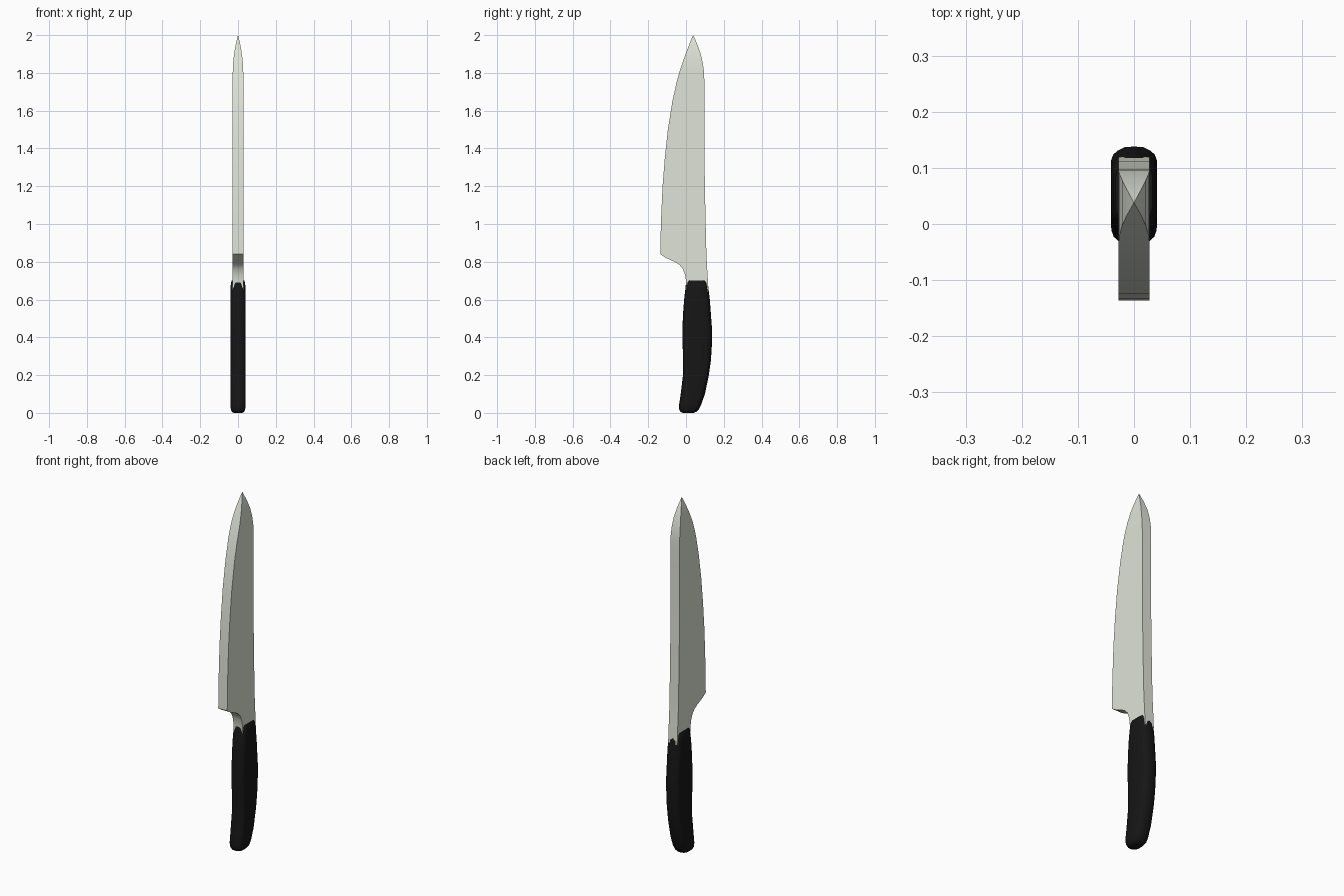
import bpy, bmesh


def material(name, color):
    m = bpy.data.materials.new(name)
    m.diffuse_color = color
    return m


def loft(name, rings, mat, angle):
    """Skin a stack of equal-length point rings and cap both ends."""
    bm = bmesh.new()
    loops = [[bm.verts.new(p) for p in ring] for ring in rings]
    n = len(rings[0])
    for a, b in zip(loops, loops[1:]):
        for i in range(n):
            j = (i + 1) % n
            bm.faces.new((a[i], a[j], b[j], b[i]))
    bm.faces.new(loops[0][::-1])
    bm.faces.new(loops[-1])
    bmesh.ops.remove_doubles(bm, verts=bm.verts, dist=1e-5)
    bmesh.ops.recalc_face_normals(bm, faces=bm.faces)
    me = bpy.data.meshes.new(name)
    bm.to_mesh(me)
    bm.free()
    me.materials.append(mat)
    ob = bpy.data.objects.new(name, me)
    bpy.context.collection.objects.link(ob)
    bpy.context.view_layer.objects.active = ob
    ob.select_set(True)
    bpy.ops.object.shade_smooth_by_angle(angle=angle)
    ob.select_set(False)
    return ob


steel = material("steel", (0.74, 0.77, 0.68, 1))
black = material("black_grip", (0.008, 0.008, 0.008, 1))

# Blade rows: z, cutting edge y, spine y, half thickness
blade_rows = [
    (0.64, 0.004, 0.119, 0.028), (0.70, 0.000, 0.116, 0.028),
    (0.735, -0.006, 0.114, 0.028), (0.765, -0.018, 0.112, 0.028),
    (0.785, -0.036, 0.111, 0.028), (0.80, -0.060, 0.110, 0.028),
    (0.82, -0.105, 0.109, 0.028), (0.84, -0.136, 0.108, 0.028),
    (1.00, -0.133, 0.104, 0.028), (1.20, -0.124, 0.100, 0.028),
    (1.35, -0.112, 0.098, 0.028), (1.50, -0.096, 0.097, 0.028),
    (1.65, -0.072, 0.097, 0.028), (1.75, -0.050, 0.097, 0.028),
    (1.80, -0.036, 0.096, 0.028), (1.85, -0.020, 0.089, 0.026),
    (1.90, -0.002, 0.078, 0.021), (1.95, 0.017, 0.060, 0.012),
    (1.98, 0.029, 0.047, 0.005), (2.00, 0.0375, 0.038, 0.0003),
]
loft("blade", [[(-w, f, z), (w, f, z), (w, b, z), (-w, b, z)]
               for z, f, b, w in blade_rows], steel, 0.5)

# Handle rows: z, front y, back y, half width
handle_rows = [
    (0.000, -0.018, 0.040, 0.024), (0.006, -0.030, 0.055, 0.032),
    (0.018, -0.036, 0.067, 0.038), (0.040, -0.037, 0.079, 0.040),
    (0.10, -0.028, 0.100, 0.041), (0.20, -0.016, 0.121, 0.041),
    (0.28, -0.015, 0.132, 0.041), (0.36, -0.018, 0.137, 0.041),
    (0.44, -0.019, 0.138, 0.041), (0.52, -0.016, 0.132, 0.041),
    (0.60, -0.010, 0.126, 0.041), (0.66, -0.003, 0.119, 0.040),
    (0.69, 0.000, 0.115, 0.037), (0.70, 0.004, 0.110, 0.033),
]
# Quarter outline: fraction of half width, inset from front or back
corner = [(0.0, 0.0), (0.4, 0.001), (0.7, 0.007), (0.9, 0.014), (1.0, 0.025)]


def grip_ring(z, f, b, w):
    right = [(x * w, f + i, z) for x, i in corner]
    right += [(x * w, b - i, z) for x, i in reversed(corner)]
    left = [(-x, y, z) for x, y, z in right[-2:0:-1]]
    return right + left


loft("handle", [grip_ring(*r) for r in handle_rows], black, 0.7)
